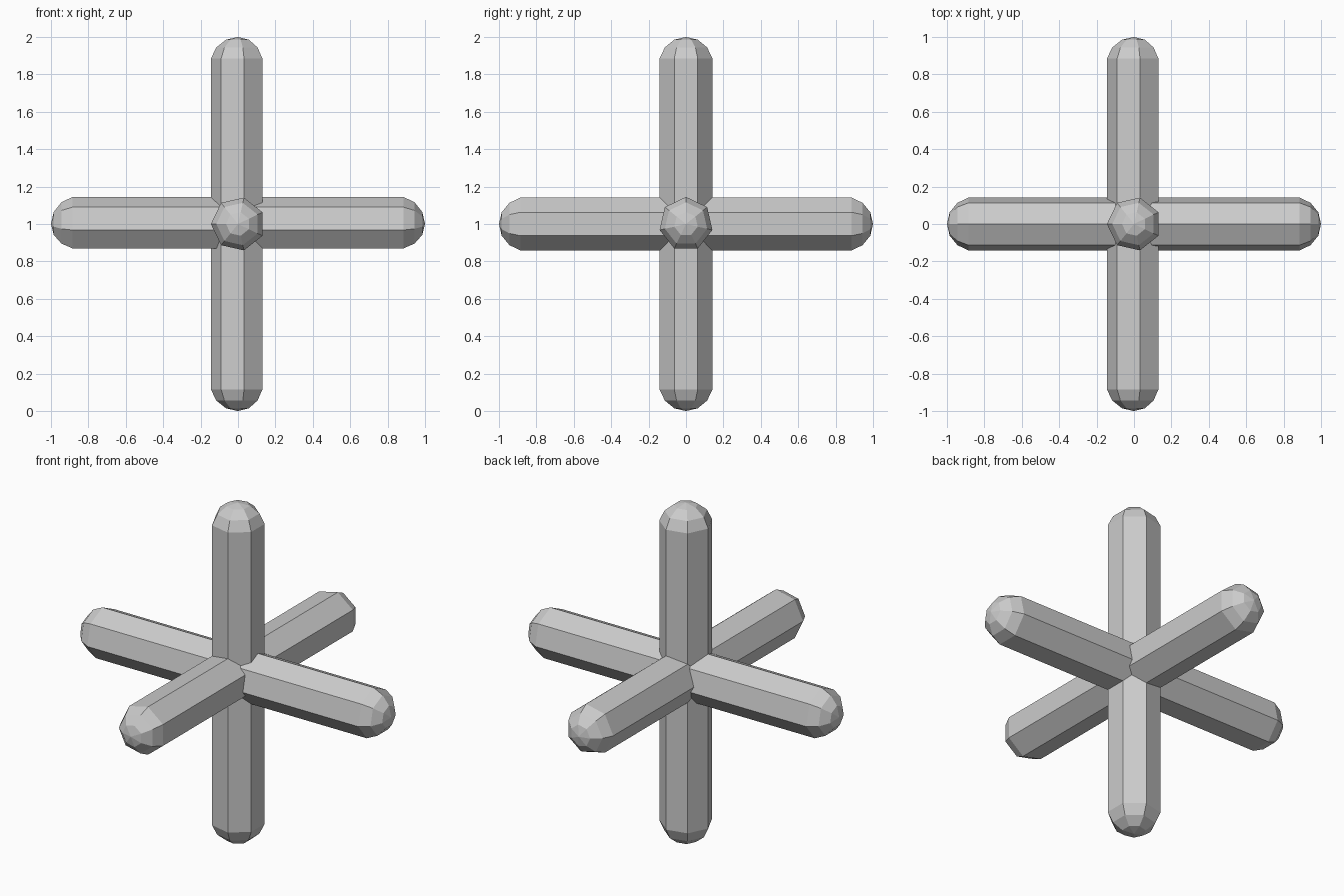
import bpy, bmesh
from math import sin, cos, pi

if "Cube" in bpy.data.objects:
    bpy.data.objects.remove(bpy.data.objects["Cube"])

SIDES = 7      # seven-sided rods with seven-step round caps
R = 0.1485     # cap sphere radius
HALF = 1.0     # half length of each rod


def rod(name, rotation):
    # Profile (radius, height) from bottom to top, between the two tips
    upper = [(R * sin(k * pi / SIDES), HALF - R + R * cos(k * pi / SIDES)) for k in (3, 2, 1)]
    profile = [(r, -h) for r, h in reversed(upper)] + upper

    bm = bmesh.new()
    rings = []
    for r, h in profile:
        rings.append([bm.verts.new((-r * cos(2 * pi * i / SIDES), -r * sin(2 * pi * i / SIDES), h))
                      for i in range(SIDES)])
    bottom = bm.verts.new((0, 0, -HALF))
    top = bm.verts.new((0, 0, HALF))
    for i in range(SIDES):
        j = (i + 1) % SIDES
        for a, b in zip(rings, rings[1:]):
            bm.faces.new((a[i], a[j], b[j], b[i]))
        bm.faces.new((bottom, rings[0][j], rings[0][i]))
        bm.faces.new((top, rings[-1][i], rings[-1][j]))
    bmesh.ops.recalc_face_normals(bm, faces=bm.faces)

    mesh = bpy.data.meshes.new(name)
    bm.to_mesh(mesh)
    bm.free()
    obj = bpy.data.objects.new(name, mesh)
    obj.location = (0, 0, 1)
    obj.rotation_euler = rotation
    bpy.context.collection.objects.link(obj)


# Three crossing rods, one along each axis
rod("vertical_rod", (0, 0, 0))
rod("front_back_rod", (pi / 2, 0, 0))
rod("left_right_rod", (0, pi / 2, 0))
